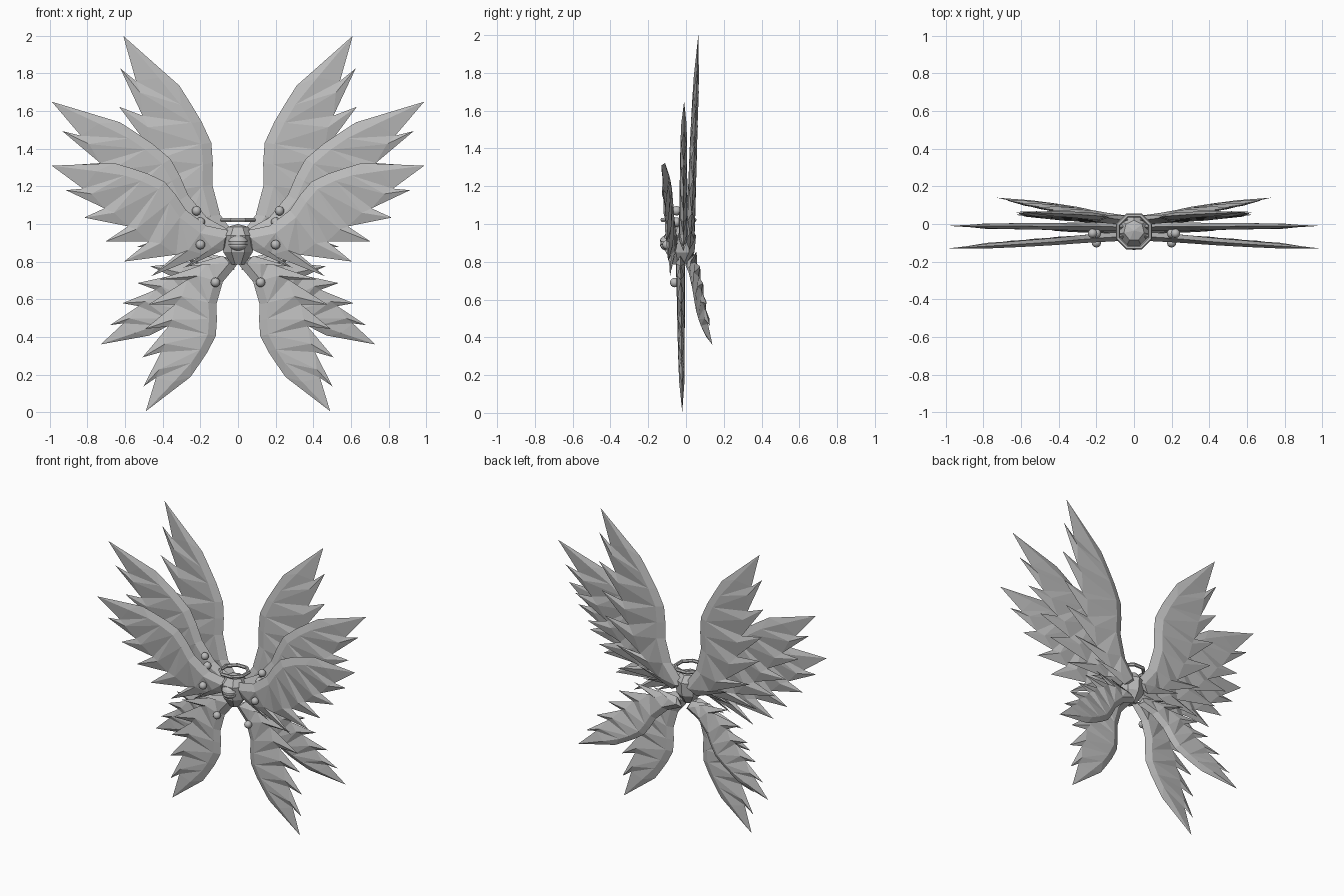
import bpy, bmesh, math
from mathutils import Vector, Matrix

cube = bpy.data.objects.get("Cube")
if cube:
    bpy.data.objects.remove(cube)

grey = bpy.data.materials.new("feather_grey")
grey.use_nodes = True
grey.diffuse_color = (0.5, 0.5, 0.5, 1)
grey.node_tree.nodes["Principled BSDF"].inputs["Base Color"].default_value = (0.5, 0.5, 0.5, 1)


def finish(name, bm):
    bmesh.ops.recalc_face_normals(bm, faces=bm.faces)
    mesh = bpy.data.meshes.new(name)
    bm.to_mesh(mesh)
    bm.free()
    mesh.materials.append(grey)
    obj = bpy.data.objects.new(name, mesh)
    bpy.context.collection.objects.link(obj)
    return obj


# One wing shape: u runs root to tip, v runs towards the leading edge
LEADING = [(0, .03), (.13, .01), (.26, .04), (.34, .085), (.42, .12), (.52, .125), (.61, .12), (.7, .113)]
TIPS = [(.16, -.2), (.3, -.285), (.46, -.27), (.59, -.22), (.74, -.157), (.883, -.076), (1, 0)]
NOTCHES = [(0, -.06)] + [(u - .08, v * .55) for u, v in TIPS[:-1]] + [LEADING[-1]]


def add_wing(name, root, tip, width, lead, side):
    """Feathered wing from root to tip; lead is +1 or -1 for the leading side."""
    a, b = Vector(root), Vector(tip)
    span = b - a
    length = Vector((span.x, span.z)).length
    normal = Vector((-span.z, 0, span.x)).normalized() * lead
    bm = bmesh.new()
    cache = {}

    def vert(u, v, thick=0.0):
        p = a + span * u + normal * (v * width * length) + Vector((0, thick, 0))
        p.x *= side
        key = tuple(round(c, 5) for c in p)
        if key not in cache:
            cache[key] = bm.verts.new(p)
        return cache[key]

    def face(*verts):
        unique = list(dict.fromkeys(verts))
        if len(unique) > 2:
            bm.faces.new(unique)

    last = len(TIPS)
    for s in (-1, 1):
        lead_v = [vert(*p) for p in LEADING]
        notch_v = [vert(*p) for p in NOTCHES]
        ridge_v = [vert(u + .015, v - .04, s * .024 * (1 - .5 * u)) for u, v in LEADING[:-1]]
        ridge_v.append(lead_v[-1])
        for i in range(last):
            j = i + 1
            # Raised feather crest between two notches
            cu = (NOTCHES[i][0] + NOTCHES[j][0]) / 2 + .02
            cv = (NOTCHES[i][1] + NOTCHES[j][1]) / 2 + .015
            crest = vert(cu, cv, s * .02 * (1 - .4 * cu))
            point = vert(*TIPS[i])
            face(lead_v[i], lead_v[j], ridge_v[j], ridge_v[i])
            face(crest, ridge_v[i], ridge_v[j])
            face(crest, ridge_v[j], notch_v[j])
            face(crest, notch_v[j], point)
            face(crest, point, notch_v[i])
            face(crest, notch_v[i], ridge_v[i])
        face(lead_v[0], ridge_v[0], notch_v[0])
    finish(name, bm)


WINGS = {
    "top_wing": ((.03, .02, .9), (.61, .065, 2), 1, 1),
    "upper_wing": ((.05, -.015, .93), (.99, -.01, 1.65), 1, 1),
    "middle_wing": ((.05, -.065, .93), (.99, -.13, 1.31), 1.2, 1),
    "lower_wing": ((.03, -.03, .8), (.49, -.02, .005), 1.1, -1),
    "lower_back_wing": ((.03, .02, .78), (.73, .14, .36), 1, -1),
}


def add_ball(name, centre, size, u=12, v=8, smooth=True):
    bm = bmesh.new()
    bmesh.ops.create_uvsphere(bm, u_segments=u, v_segments=v, radius=1)
    bm.transform(Matrix.Translation(centre) @ Matrix.Diagonal((*size, 1)))
    for f in bm.faces:
        f.smooth = smooth
    return finish(name, bm)


# Wing pairs and the small round eyes on them
EYES = [(.22, -.05, 1.07), (.2, -.05, 1.01), (.2, -.1, .89), (.12, -.06, .69)]
for side, word in ((1, "left"), (-1, "right")):
    for part, (root, tip, width, lead) in WINGS.items():
        add_wing(f"{word}_{part}", root, tip, width, lead, side)
    for n, (x, y, z) in enumerate(EYES):
        add_ball(f"{word}_wing_eye_{n + 1}", (x * side, y, z), (.025, .025, .025))

# Faceted body
bm = bmesh.new()
rings = []
for z, r in ((.785, .035), (.85, .08), (.94, .088), (.985, .055)):
    rings.append([bm.verts.new((r * math.sin(math.tau * k / 7), -.035 + r * math.cos(math.tau * k / 7), z))
                  for k in range(7)])
for low, high in zip(rings, rings[1:]):
    for k in range(7):
        m = (k + 1) % 7
        bm.faces.new((low[k], low[m], high[m], high[k]))
bm.faces.new(rings[0])
peak = bm.verts.new((0, -.035, 1.0))
for k in range(7):
    bm.faces.new((rings[-1][k], rings[-1][(k + 1) % 7], peak))
finish("body", bm)

# Central eye with upper and lower lids
add_ball("central_eye", (0, -.1, .9), (.045, .035, .035), 16, 10)
for name, z in (("upper_lid", .908), ("lower_lid", .892)):
    lid = add_ball(name, (0, -.098, z), (.05, .04, .034), 16, 10)
    bm = bmesh.new()
    bm.from_mesh(lid.data)
    sign = 1 if name == "upper_lid" else -1
    bmesh.ops.bisect_plane(bm, geom=bm.verts[:] + bm.edges[:] + bm.faces[:], plane_co=(0, 0, z),
                           plane_no=(0, 0, sign), clear_inner=True)
    bm.to_mesh(lid.data)
    bm.free()

# Eight-sided halo
bpy.ops.mesh.primitive_torus_add(location=(0, -.04, 1.022), rotation=(0, 0, math.pi / 8), major_segments=8,
                                 minor_segments=6, major_radius=.092, minor_radius=.012)
halo = bpy.context.object
halo.name = "halo"
halo.data.materials.append(grey)
